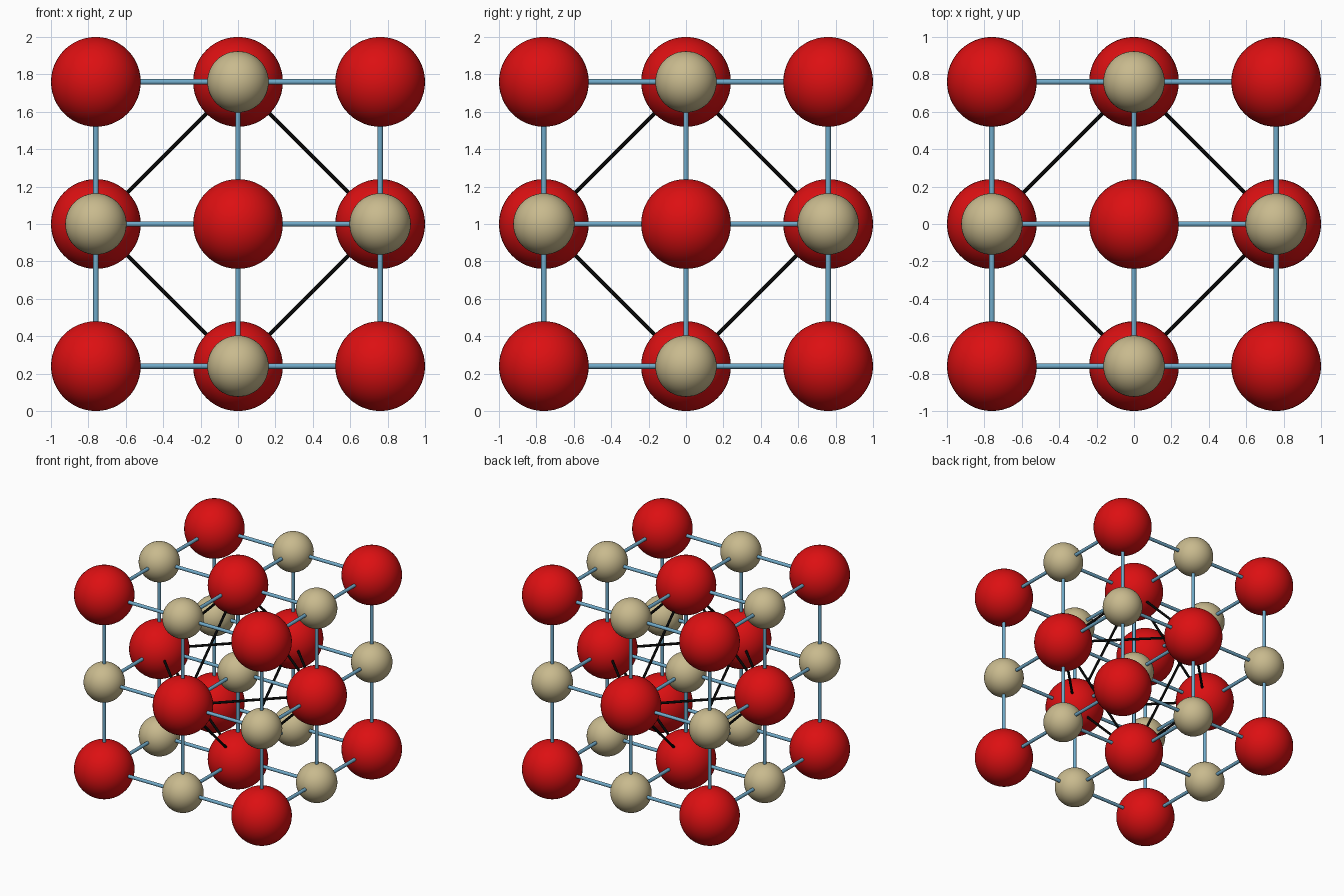
import bpy
from itertools import product, combinations
from mathutils import Vector

if "Cube" in bpy.data.objects:
    bpy.data.objects.remove(bpy.data.objects["Cube"])

STEP = 0.76                  # spacing between neighbouring atoms
BIG, SMALL = 0.24, 0.164     # atom radii
BOND, STRUT = 0.0145, 0.0105 # rod radii


def material(name, rgb):
    m = bpy.data.materials.new(name)
    m.diffuse_color = (*rgb, 1)
    m.use_nodes = True
    m.node_tree.nodes["Principled BSDF"].inputs["Base Color"].default_value = m.diffuse_color
    return m


red = material("red", (0.72, 0.005, 0.006))
beige = material("beige", (0.58, 0.49, 0.27))
blue = material("light blue", (0.16, 0.40, 0.58))
black = material("black", (0.002, 0.002, 0.002))


def finish(name, mat):
    ob = bpy.context.object
    ob.name = name
    ob.data.materials.append(mat)
    bpy.ops.object.shade_smooth_by_angle()


def position(cell):
    return Vector(cell) * STEP + Vector((0, 0, 1))


def atom(name, cell, radius, mat):
    bpy.ops.mesh.primitive_uv_sphere_add(segments=48, ring_count=24, radius=radius,
                                         location=position(cell))
    finish(name, mat)


def rod(name, a, b, radius, mat):
    p, q = position(a), position(b)
    bpy.ops.mesh.primitive_cylinder_add(
        vertices=16, radius=radius, depth=(q - p).length, location=(p + q) / 2,
        rotation=(q - p).to_track_quat('Z', 'Y').to_euler())
    finish(name, mat)


cells = list(product((-1, 0, 1), repeat=3))

# Atoms: large on corners and face centres, small on edge midpoints and the centre
for c in cells:
    if sum(map(abs, c)) % 2:
        atom("large_atom", c, BIG, red)
    else:
        atom("small_atom", c, SMALL, beige)

# Bonds between all nearest neighbours
for a, b in combinations(cells, 2):
    if sum(abs(i - j) for i, j in zip(a, b)) == 1:
        rod("bond", a, b, BOND, blue)

# Inner octahedron joining the face centres
faces = [c for c in cells if sum(map(abs, c)) == 1]
for a, b in combinations(faces, 2):
    if Vector(a).dot(Vector(b)) == 0:
        rod("octahedron_edge", a, b, STRUT, black)
